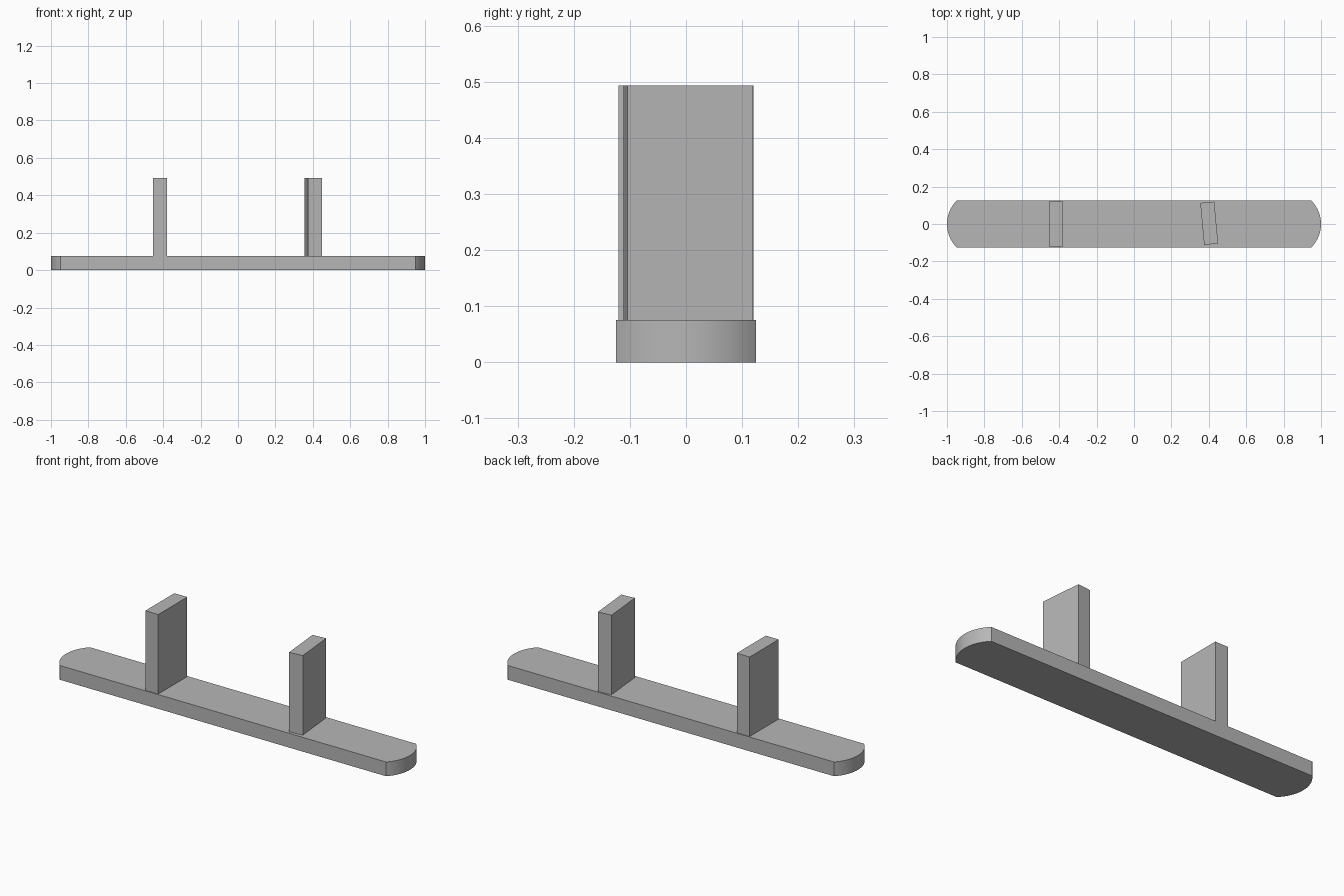
import bpy, bmesh, math
from mathutils import Matrix

cube = bpy.data.objects.get("Cube")
if cube:
    bpy.data.objects.remove(cube, do_unlink=True)

grey = bpy.data.materials.new("plain_grey")
grey.use_nodes = True
colour = (0.47, 0.47, 0.47, 1)
grey.diffuse_color = colour
grey.node_tree.nodes["Principled BSDF"].inputs["Base Color"].default_value = colour

THICK, TOP = 0.075, 0.493


def prism(name, outline, z0, z1):
    """Extrude a counter-clockwise outline between two heights."""
    bm = bmesh.new()
    base = bm.faces.new([bm.verts.new((x, y, z0)) for x, y in outline])
    ext = bmesh.ops.extrude_face_region(bm, geom=[base], use_keep_orig=True)
    moved = [v for v in ext["geom"] if isinstance(v, bmesh.types.BMVert)]
    bmesh.ops.translate(bm, verts=moved, vec=(0, 0, z1 - z0))
    bmesh.ops.recalc_face_normals(bm, faces=bm.faces)
    mesh = bpy.data.meshes.new(name)
    bm.to_mesh(mesh)
    bm.free()
    mesh.materials.append(grey)
    obj = bpy.data.objects.new(name, mesh)
    bpy.context.collection.objects.link(obj)
    return obj


# Plank with shallow rounded ends
half_width, bulge, steps = 0.125, 0.052, 20
radius = (half_width ** 2 + bulge ** 2) / (2 * bulge)
sweep = math.asin(half_width / radius)
angles = [-sweep + 2 * sweep * i / steps for i in range(steps + 1)]
right_end = [(1 - radius + radius * math.cos(a), radius * math.sin(a)) for a in angles]
plank = prism("plank", right_end + [(-x, -y) for x, y in right_end], 0, THICK)
bpy.context.view_layer.objects.active = plank
plank.select_set(True)
bpy.ops.object.shade_smooth_by_angle(angle=math.radians(30))


# Upright blocks, one of them slightly turned
def upright(name, x, y, width, depth, turn):
    w, d = width / 2, depth / 2
    block = prism(name, [(-w, -d), (w, -d), (w, d), (-w, d)], THICK, TOP)
    block.data.transform(Matrix.Translation((x, y, 0)) @ Matrix.Rotation(math.radians(turn), 4, "Z"))


upright("right_upright", -0.417, 0, 0.075, 0.241, 0)
upright("left_upright", 0.402, 0.004, 0.075, 0.225, 5.3)
